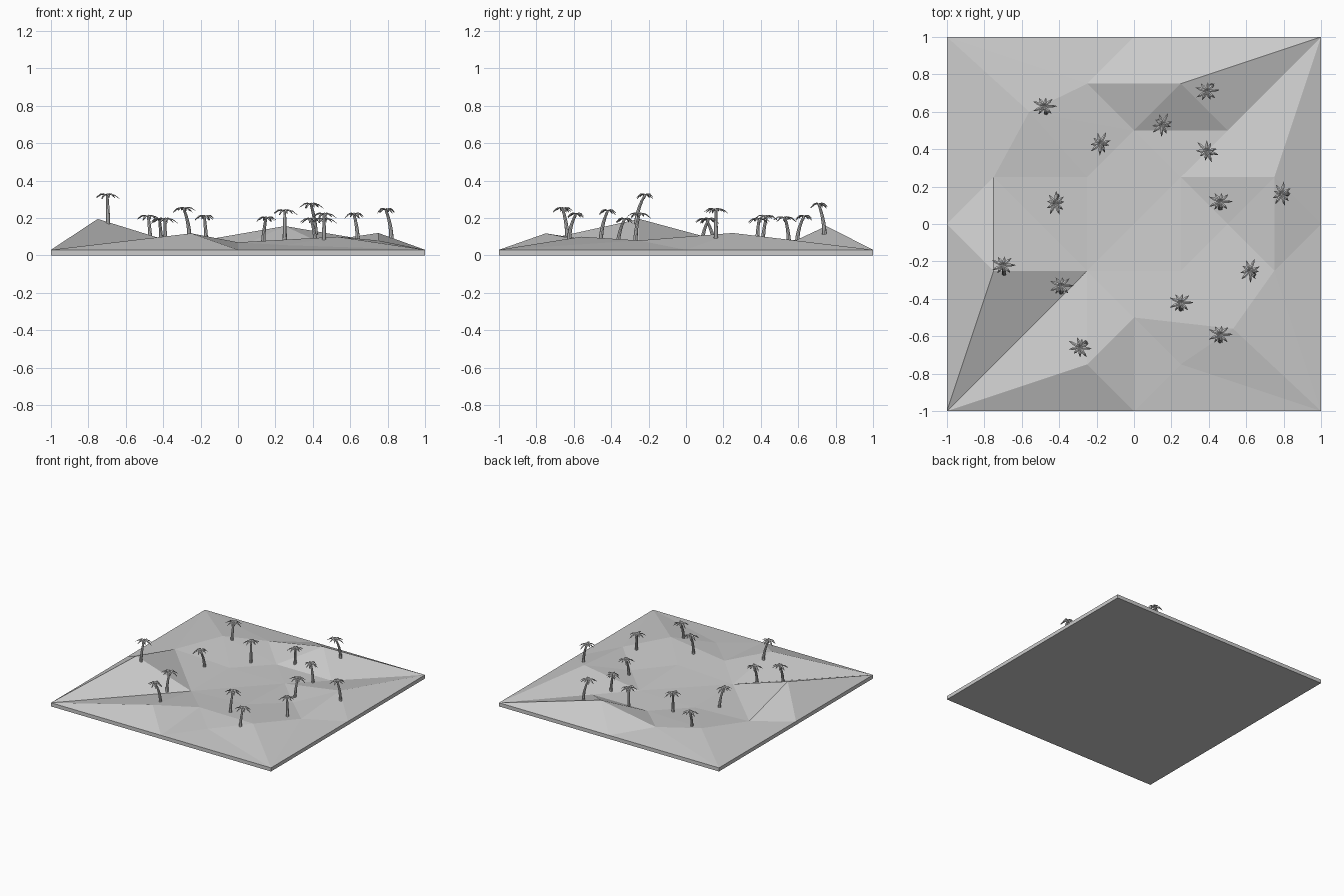
import bpy, bmesh, math
from mathutils import Vector
from mathutils.geometry import delaunay_2d_cdt
from mathutils.bvhtree import BVHTree

if "Cube" in bpy.data.objects:
    bpy.data.objects.remove(bpy.data.objects["Cube"])

EDGE = 0.03

# --- terrain: ridge and valley points, triangulated along the visible creases
rim = [(-1, -1), (0, -1), (1, -1), (1, 0), (1, 1), (0, 1), (-1, 1), (-1, 0)]
heights = {
    (-.75, -.25): .195, (-.25, -.75): .118, (.25, .75): .157, (.75, .25): .12,
    (.75, -.25): .08, (-.25, .75): .07, (-.56, .6): .085, (-.75, .25): .06,
    (-.25, .25): .04, (-.25, -.25): .04, (.25, .25): .045, (.25, -.25): .065,
    (0, .5): .04, (.5, .5): .04, (.5, 0): .05, (0, -.5): .07,
    (.53, -.56): .10, (.25, -.75): .055,
}
for p in rim:
    heights[p] = EDGE
pts = list(heights)
creases = [
    ((1, 1), (.25, .75)), ((1, 1), (.5, .5)), ((1, 1), (.75, .25)),
    ((-1, -1), (-.75, -.25)), ((-1, -1), (-.25, -.25)), ((-1, -1), (-.25, -.75)),
    ((1, -1), (.75, -.25)), ((1, -1), (.53, -.56)), ((1, -1), (.25, -.75)),
    ((-1, 1), (-.56, .6)), ((-1, 1), (-.75, .25)), ((-1, 1), (-.25, .75)),
    ((.25, .25), (.75, .25)), ((.25, -.25), (.75, -.25)), ((.75, -.25), (.75, .25)),
    ((-.75, .25), (-.25, .25)), ((-.75, -.25), (-.25, -.25)),
    ((0, .5), (.5, .5)), ((-.25, .75), (.25, .75)),
    ((0, -.5), (.53, -.56)), ((-.56, .6), (0, .5)),
    ((-.25, -.25), (.25, .25)), ((0, -.5), (0, -1)),
]
edges = [(pts.index(a), pts.index(b)) for a, b in creases]
edges += [(pts.index(rim[i]), pts.index(rim[(i + 1) % 8])) for i in range(8)]
res = delaunay_2d_cdt([Vector(p) for p in pts], edges, [], 0, 1e-5)

bm = bmesh.new()
vs = []
for co, orig in zip(res[0], res[3]):
    z = heights[pts[orig[0]]] if orig else EDGE
    vs.append(bm.verts.new((co.x, co.y, z)))
for f in res[2]:
    bm.faces.new([vs[i] for i in f])
bm.normal_update()
ground = BVHTree.FromBMesh(bm)

# plate sides and underside
border = [e for e in bm.edges if e.is_boundary]
ext = bmesh.ops.extrude_edge_only(bm, edges=border)["geom"]
for v in ext:
    if isinstance(v, bmesh.types.BMVert):
        v.co.z = 0
bmesh.ops.holes_fill(bm, edges=[e for e in bm.edges if e.is_boundary], sides=0)
bmesh.ops.recalc_face_normals(bm, faces=bm.faces)


def finish(bm, name):
    me = bpy.data.meshes.new(name)
    bm.to_mesh(me)
    bm.free()
    ob = bpy.data.objects.new(name, me)
    bpy.context.collection.objects.link(ob)
    return ob


finish(bm, "terrain")


# --- palm trees
def make_trunk(foot, crown, name):
    """Bent, tapering trunk between the foot and the crown."""
    bm = bmesh.new()
    n, rings = 8, []
    for k in range(6):
        t = k / 5
        c = Vector((foot.x + (crown.x - foot.x) * t ** 2,
                    foot.y + (crown.y - foot.y) * t ** 2,
                    foot.z + (crown.z - foot.z) * t))
        r = 0.012 - 0.005 * t
        rings.append([bm.verts.new(c + Vector((r * math.cos(a), r * math.sin(a), 0)))
                      for a in (math.tau * i / n for i in range(n))])
    for a, b in zip(rings, rings[1:]):
        for i in range(n):
            bm.faces.new((a[i], a[(i + 1) % n], b[(i + 1) % n], b[i]))
    bm.faces.new(rings[0][::-1])
    bm.faces.new(rings[-1])
    finish(bm, name)


def make_crown(center, yaw, name):
    """Ring of folded, drooping pointed leaves."""
    bm = bmesh.new()
    profile = [(0, 0, .003), (.02, .009, .0075), (.042, .005, .0075), (.066, -.014, .0008)]
    for i in range(9):
        a = yaw + math.tau * i / 9 + 0.12 * math.sin(3 * i)
        s = 0.85 + 0.17 * math.cos(2 * (a - yaw))
        lift = 0.005 * (i % 3 - 1)
        out = Vector((math.cos(a), math.sin(a), 0))
        side = Vector((-out.y, out.x, 0))
        rows = []
        for r, z, w in profile:
            mid = center + out * r * s + Vector((0, 0, z + lift * r / .066))
            drop = Vector((0, 0, -w * .5))
            rows.append([bm.verts.new(p) for p in
                         (mid - side * w + drop, mid, mid + side * w + drop)])
        for p, q in zip(rows, rows[1:]):
            for j in range(2):
                bm.faces.new((p[j], q[j], q[j + 1], p[j + 1]))
    ob = finish(bm, name)
    mod = ob.modifiers.new("thickness", "SOLIDIFY")
    mod.thickness = 0.002


# crown x, crown y, crown top, foot offset x, foot offset y, leaf yaw
trees = [
    (-.70, -.22, .335, .005, -.045, 0), (-.48, .63, .22, .01, -.035, 0),
    (-.39, -.33, .205, .0, -.035, 0), (.25, -.42, .25, 0, -.035, 0),
    (.46, -.59, .232, 0, -.035, 0), (.46, .12, .205, 0, -.035, 0),
    (-.42, .11, .203, .01, .04, 1.5), (-.29, -.66, .262, .03, .025, 2.6),
    (-.18, .43, .22, .01, -.02, 1.1), (.15, .53, .212, -.015, .02, 1.1),
    (.39, .39, .205, .025, -.01, 2.4), (.39, .71, .285, .025, .03, .1),
    (.62, -.25, .232, .02, -.02, 1.2), (.79, .16, .257, .03, 0, 1.4),
]
for i, (x, y, top, ox, oy, yaw) in enumerate(trees):
    hit = ground.ray_cast(Vector((x + ox, y + oy, 1)), Vector((0, 0, -1)))[0]
    foot = Vector((x + ox, y + oy, hit.z - .005))
    crown = Vector((x, y, top - .013))
    make_trunk(foot, crown, f"palm_trunk_{i}")
    make_crown(crown, yaw, f"palm_leaves_{i}")
